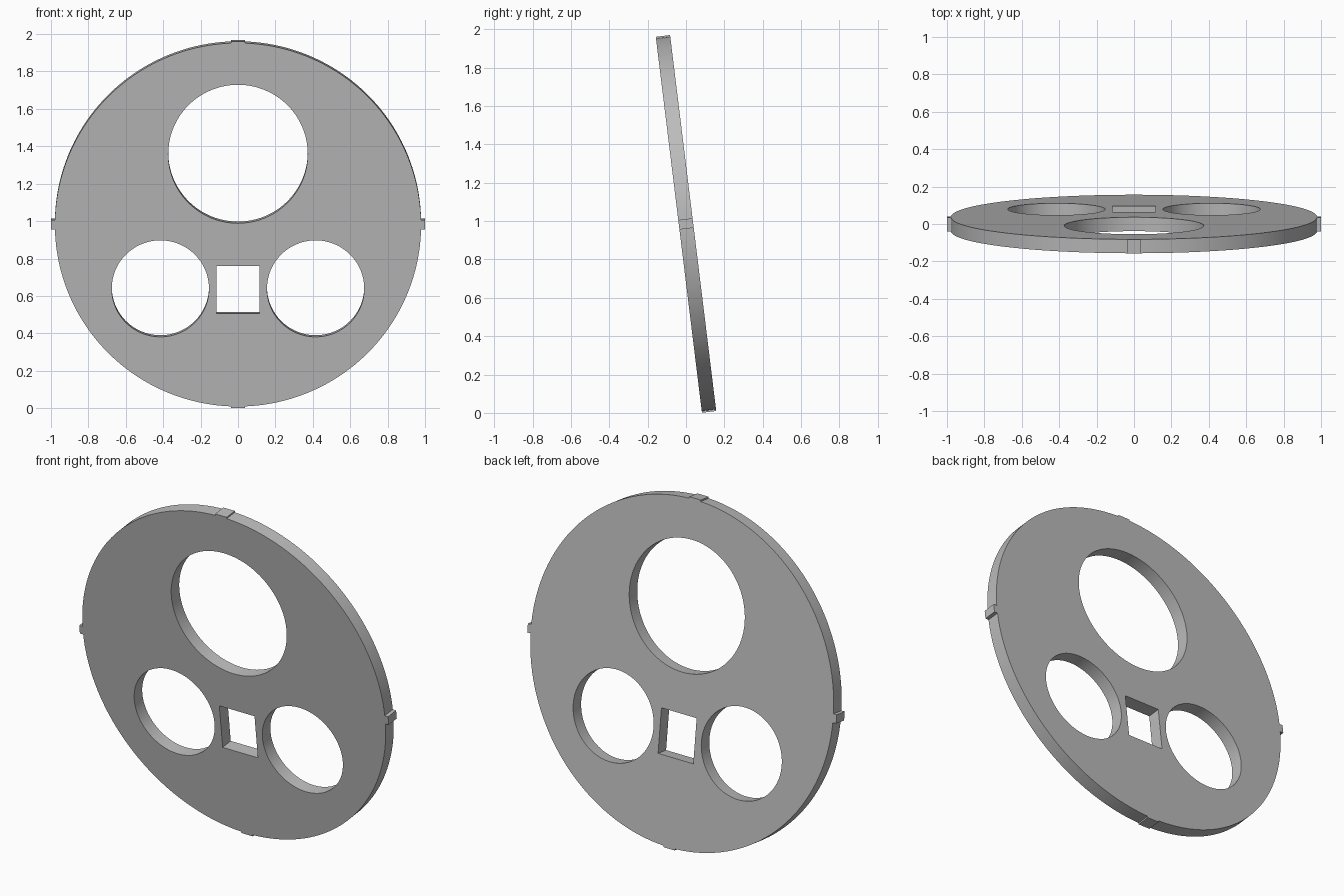
import bpy, bmesh, math
from mathutils import Matrix

cube = bpy.data.objects.get("Cube")
if cube:
    bpy.data.objects.remove(cube, do_unlink=True)

RADIUS, THICKNESS, TILT = 0.979, 0.075, math.radians(7)
CENTRE_HEIGHT = 0.985


def circle(x, y, r, n=96):
    return [(x + r * math.cos(math.tau * i / n), y + r * math.sin(math.tau * i / n))
            for i in range(n)]


def rim_with_tabs(r, n=192):
    """Circle outline with a rectangular tab on each quarter."""
    points = []
    for k in range(4):
        # half width and outer reach: side tabs, then top and bottom tabs
        half, reach = (0.025, 1.0) if k % 2 == 0 else (0.037, 0.987)
        next_half = 0.037 if k % 2 == 0 else 0.025
        foot = math.sqrt(r * r - half * half)
        start = math.asin(half / r)
        end = math.pi / 2 - math.asin(next_half / r)
        quarter = [(foot, -half), (reach, -half), (reach, half), (foot, half)]
        steps = n // 4
        for i in range(1, steps):
            a = start + (end - start) * i / steps
            quarter.append((r * math.cos(a), r * math.sin(a)))
        turn = Matrix.Rotation(k * math.pi / 2, 2)
        for p in quarter:
            x, y = turn[0][0] * p[0] + turn[0][1] * p[1], turn[1][0] * p[0] + turn[1][1] * p[1]
            points.append((x, y))
    return points


# Flat profile: tabbed rim, one large hole, two small holes, a square slot
profile = bpy.data.curves.new("plate_profile", 'CURVE')
profile.dimensions = '2D'
profile.fill_mode = 'BOTH'
profile.extrude = THICKNESS / 2
slot = [(-0.114, -0.479), (0.114, -0.479), (0.114, -0.222), (-0.114, -0.222)]
outlines = [rim_with_tabs(RADIUS), circle(0, 0.381, 0.373), slot]
outlines += [circle(side * 0.415, -0.344, 0.26) for side in (-1, 1)]
for outline in outlines:
    spline = profile.splines.new('POLY')
    spline.points.add(len(outline) - 1)
    for point, (x, y) in zip(spline.points, outline):
        point.co = (x, y, 0, 1)
    spline.use_cyclic_u = True

# Turn the profile into a solid, leaning forward at the top
helper = bpy.data.objects.new("profile_helper", profile)
bpy.context.collection.objects.link(helper)
bpy.context.view_layer.update()
depsgraph = bpy.context.evaluated_depsgraph_get()
mesh = bpy.data.meshes.new_from_object(helper.evaluated_get(depsgraph))
bpy.data.objects.remove(helper, do_unlink=True)

bm = bmesh.new()
bm.from_mesh(mesh)
bmesh.ops.remove_doubles(bm, verts=bm.verts, dist=0.0001)
bmesh.ops.recalc_face_normals(bm, faces=bm.faces)
bmesh.ops.transform(bm, verts=bm.verts, matrix=Matrix.Translation((0, 0, CENTRE_HEIGHT))
                    @ Matrix.Rotation(math.pi / 2 + TILT, 4, 'X'))
bm.to_mesh(mesh)
bm.free()

# Plain grey material
grey = bpy.data.materials.new("plain_grey")
grey.use_nodes = True
colour = (0.5, 0.5, 0.5, 1)
grey.diffuse_color = colour
grey.node_tree.nodes["Principled BSDF"].inputs["Base Color"].default_value = colour
mesh.materials.clear()
mesh.materials.append(grey)

mesh.name = "perforated_disc"
disc = bpy.data.objects.new("perforated_disc", mesh)
bpy.context.collection.objects.link(disc)
bpy.ops.object.select_all(action='DESELECT')
disc.select_set(True)
bpy.context.view_layer.objects.active = disc
bpy.ops.object.shade_smooth_by_angle(angle=math.radians(30))
